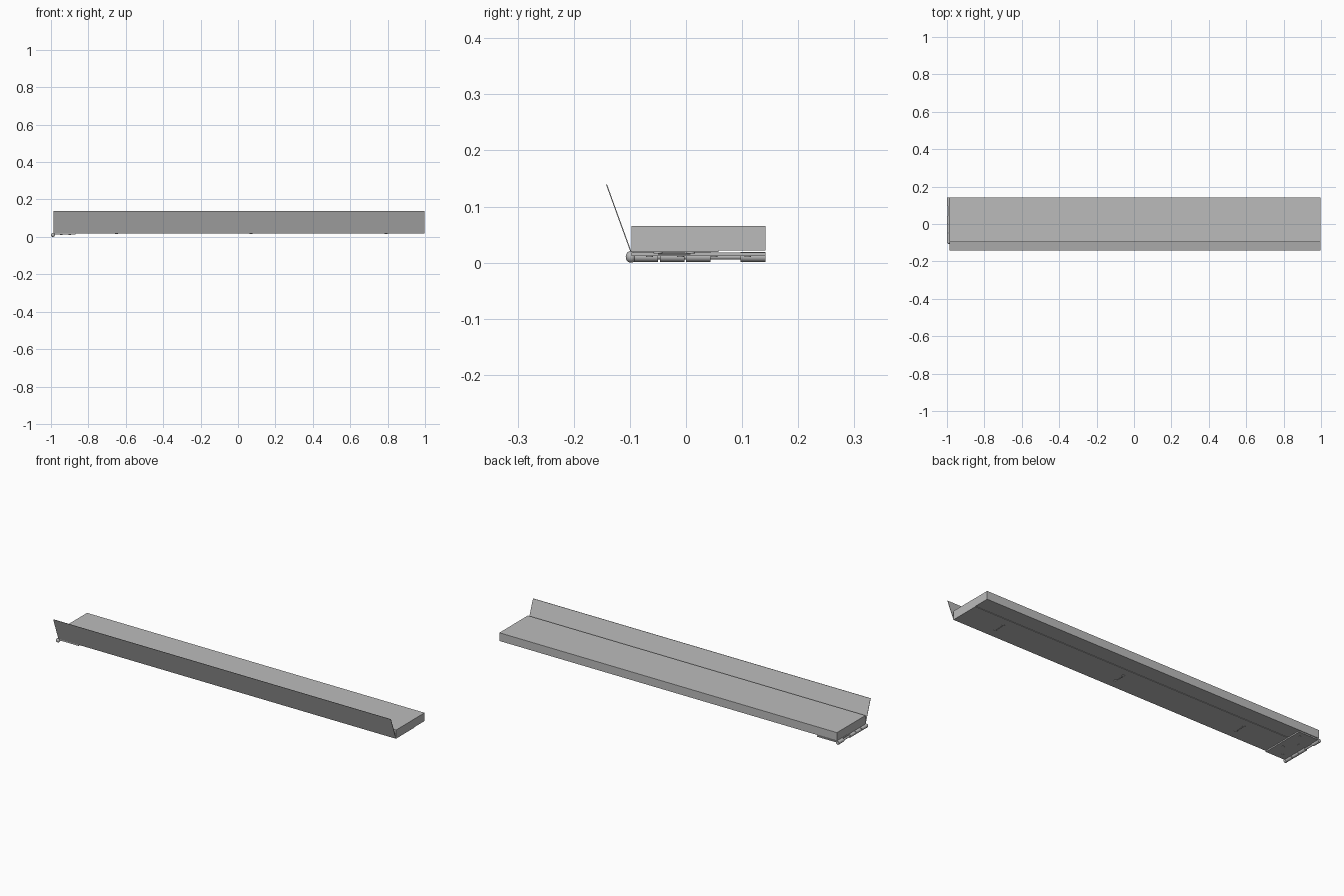
import bpy
import math
from mathutils import Vector

cube = bpy.data.objects.get("Cube")
if cube:
    bpy.data.objects.remove(cube, do_unlink=True)

# One plain grey for every part
grey = bpy.data.materials.new("plain_grey")
grey.use_nodes = True
colour = (0.5, 0.5, 0.5, 1)
grey.diffuse_color = colour
grey.node_tree.nodes["Principled BSDF"].inputs["Base Color"].default_value = colour


def prism(name, profile, x0, x1):
    """Extrude a (y, z) outline along x."""
    n = len(profile)
    verts = [(x, y, z) for x in (x0, x1) for y, z in profile]
    faces = [tuple(reversed(range(n))), tuple(range(n, 2 * n))]
    faces += [(i, (i + 1) % n, n + (i + 1) % n, n + i) for i in range(n)]
    mesh = bpy.data.meshes.new(name)
    mesh.from_pydata(verts, [], faces)
    mesh.materials.append(grey)
    obj = bpy.data.objects.new(name, mesh)
    bpy.context.collection.objects.link(obj)
    return obj


def box(name, x0, x1, y0, y1, z0, z1):
    return prism(name, [(y0, z0), (y1, z0), (y1, z1), (y0, z1)], x0, x1)


def rod(name, start, end, radius, sides=24):
    """Cylinder between two points."""
    a, b = Vector(start), Vector(end)
    bpy.ops.mesh.primitive_cylinder_add(vertices=sides, radius=radius,
                                        depth=(b - a).length, location=(a + b) / 2)
    obj = bpy.context.object
    obj.name = name
    obj.rotation_euler = (b - a).to_track_quat('Z', 'Y').to_euler()
    obj.data.materials.append(grey)
    bpy.ops.object.shade_smooth_by_angle(angle=math.radians(40))
    return obj


LEFT, RIGHT = -0.987, 0.998
FRONT, BACK = -0.097, 0.142

# Long slab with a shallow step along the underside
prism("deck", [(FRONT, 0.019), (0.058, 0.019), (0.058, 0.0215), (BACK, 0.0215),
               (BACK, 0.065), (FRONT, 0.065)], LEFT, RIGHT)

# Thin leaning front flap
prism("front_flap", [(-0.099, 0.019), (-0.097, 0.019), (-0.1405, 0.139),
                     (-0.1425, 0.139)], LEFT, RIGHT)

# Hinge leaf under one end, with staggered screw heads
box("hinge_leaf", -0.988, -0.87, FRONT, BACK, 0.012, 0.0185)
for i, y in enumerate((-0.065, -0.01, 0.05, 0.11)):
    x = -0.9 if i % 2 else -0.945
    rod("screw_head", (x, y, 0.0105), (x, y, 0.013), 0.006, 16)

# Hinge barrel
AXIS_X, AXIS_Z = -0.991, 0.0105
for y0, y1 in ((-0.098, -0.05), (-0.046, -0.003), (0.0, 0.044), (0.097, BACK)):
    rod("hinge_knuckle", (AXIS_X, y0, AXIS_Z), (AXIS_X, y1, AXIS_Z), 0.009)
rod("hinge_pin", (AXIS_X, FRONT, AXIS_Z), (AXIS_X, BACK, AXIS_Z), 0.005)
bpy.ops.mesh.primitive_uv_sphere_add(segments=24, ring_count=12, radius=0.0105,
                                     location=(AXIS_X + 0.0015, -0.098, AXIS_Z))
head = bpy.context.object
head.name = "pin_head"
head.scale = (1, 0.9, 1)
head.data.materials.append(grey)
bpy.ops.object.shade_smooth_by_angle(angle=math.radians(40))

# Small pull handles on the underside: two feet and a thin bar
for x in (-0.65, 0.07, 0.79):
    for y in (-0.05, 0.008):
        rod("handle_foot", (x, y, 0.0165), (x, y, 0.0195), 0.008, 16)
    rod("handle_bar", (x, -0.05, 0.0165), (x, 0.008, 0.0165), 0.0015, 8)
